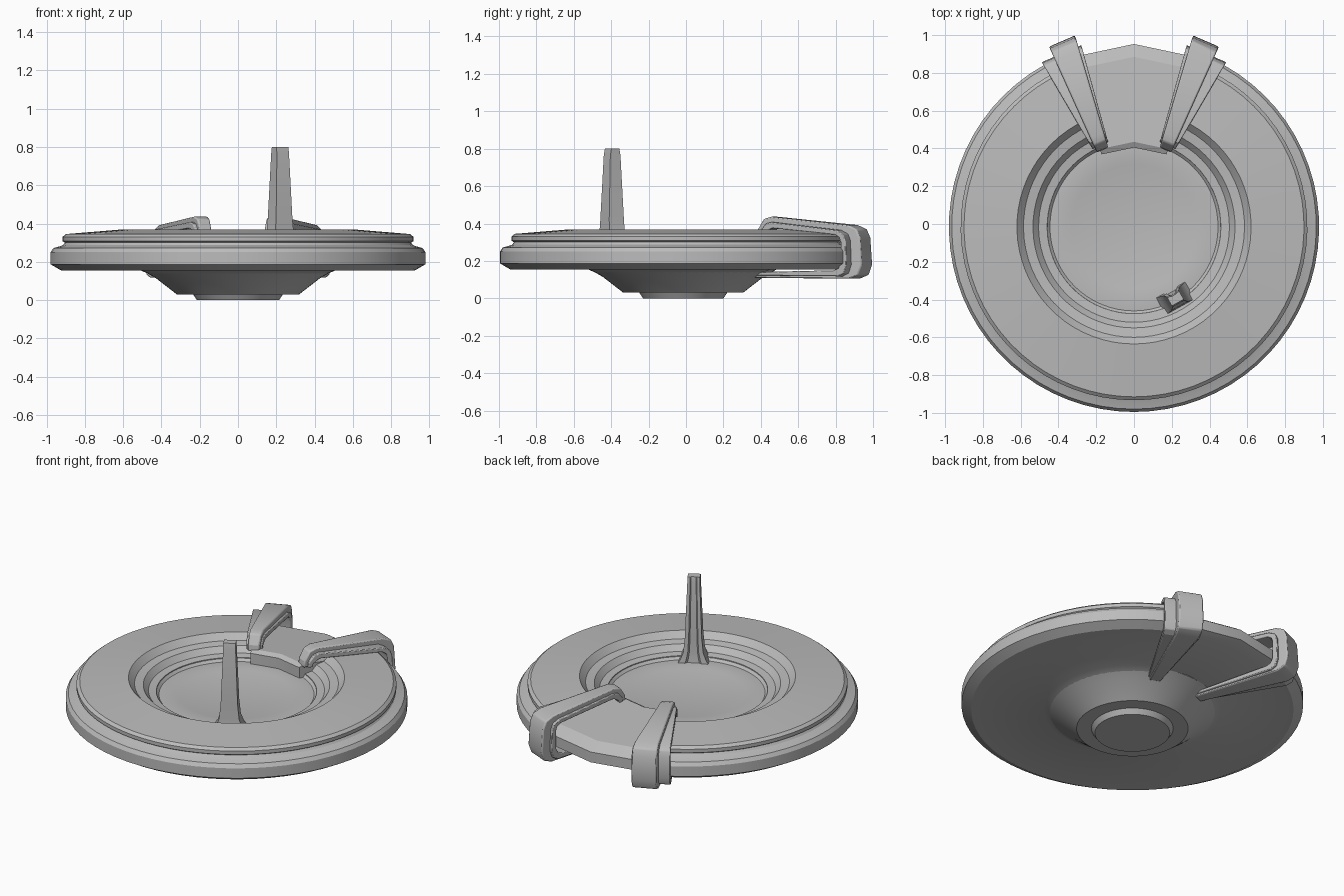
import bpy, bmesh, math
from mathutils import Vector, Matrix

cube = bpy.data.objects.get("Cube")
if cube:
    bpy.data.objects.remove(cube, do_unlink=True)

grey = bpy.data.materials.new("plain_grey")
grey.use_nodes = True
GREY = (0.5, 0.5, 0.5, 1)
grey.diffuse_color = GREY
grey.node_tree.nodes["Principled BSDF"].inputs["Base Color"].default_value = GREY

CENTRE = Vector((0, -0.015, 0))
HALF_GAP = math.radians(24)


def finish(name, bm, bevel=0):
    bmesh.ops.remove_doubles(bm, verts=bm.verts, dist=0.0002)
    bmesh.ops.recalc_face_normals(bm, faces=bm.faces)
    mesh = bpy.data.meshes.new(name)
    bm.to_mesh(mesh)
    bm.free()
    mesh.materials.append(grey)
    obj = bpy.data.objects.new(name, mesh)
    bpy.context.collection.objects.link(obj)
    bpy.ops.object.select_all(action='DESELECT')
    obj.select_set(True)
    bpy.context.view_layer.objects.active = obj
    if bevel:
        mod = obj.modifiers.new("soft_edges", 'BEVEL')
        mod.width = bevel
        mod.segments = 2
        mod.limit_method = 'ANGLE'
        mod.angle_limit = math.radians(40)
    bpy.ops.object.shade_smooth_by_angle(angle=math.radians(25))
    return obj


def loft(name, sections, closed=False, bevel=0):
    """Skin a list of equal closed sections, capping the ends if open."""
    bm = bmesh.new()
    rings = [[bm.verts.new(p) for p in s] for s in sections]
    pairs = list(zip(rings, rings[1:]))
    if closed:
        pairs.append((rings[-1], rings[0]))
    else:
        bm.faces.new(rings[0])
        bm.faces.new(rings[-1])
    for a, b in pairs:
        for i in range(len(a)):
            j = (i + 1) % len(a)
            bm.faces.new((a[i], a[j], b[j], b[i]))
    return finish(name, bm, bevel)


def sweep(name, profile, start, end, steps):
    """Turn a closed (radius, height) profile between two angles from +y."""
    sections = []
    for k in range(steps + 1):
        a = start + (end - start) * k / steps
        sections.append([CENTRE + Vector((r * math.sin(a), r * math.cos(a), z)) for r, z in profile])
    return loft(name, sections)


# Round dish, open at the back
rim_profile = [(0.45, 0.13), (0.51, 0.155), (0.925, 0.155), (0.98, 0.187),
               (0.98, 0.25), (0.965, 0.272), (0.935, 0.28), (0.915, 0.287),
               (0.905, 0.3), (0.918, 0.308), (0.918, 0.33), (0.9, 0.345),
               (0.62, 0.368), (0.585, 0.33), (0.535, 0.322), (0.505, 0.288), (0.46, 0.282)]
sweep("dish_rim", rim_profile, HALF_GAP, 2 * math.pi - HALF_GAP, 60)

# Spout plate filling the opening, sloping outward
spout_profile = [(0.42, 0.2), (0.51, 0.155), (0.9, 0.165), (0.968, 0.19), (0.968, 0.255),
                 (0.9, 0.3), (0.45, 0.345), (0.42, 0.33)]
sweep("spout_plate", spout_profile, -HALF_GAP, HALF_GAP, 2)

# Bowl with its stepped foot and shallow floor
bowl_profile = [(0, 0), (0.215, 0), (0.235, 0.03), (0.32, 0.03), (0.43, 0.115), (0.5, 0.155),
                (0.48, 0.282), (0.465, 0.282), (0.445, 0.262), (0.36, 0.267), (0.33, 0.26), (0, 0.26)]
bm = bmesh.new()
points = [bm.verts.new(CENTRE + Vector((r, 0, z))) for r, z in bowl_profile]
edges = [bm.edges.new(pair) for pair in zip(points, points[1:])]
bmesh.ops.spin(bm, geom=points + edges, cent=CENTRE, axis=(0, 0, 1),
               angle=2 * math.pi, steps=64)
finish("bowl", bm)

# Upright post with a fluted inner face and a flared foot
levels = [(0.25, 0.095, 0.055), (0.285, 0.075, 0.05), (0.33, 0.058, 0.047),
          (0.42, 0.049, 0.045), (0.765, 0.036, 0.031), (0.8, 0.036, 0.024)]
turn = Matrix.Rotation(math.radians(29), 3, 'Z')
post = []
for z, w, d in levels:
    flute = 0.012 if z < 0.7 else 0.004
    outline = [(-w, -d), (w, -d), (w, d), (w * 0.55, d), (w * 0.4, d - flute),
               (-w * 0.4, d - flute), (-w * 0.55, d), (-w, d)]
    post.append([turn @ Vector((x, y, 0)) + Vector((0.22, -0.395, z)) for x, y in outline])
loft("upright_post", post)


# Clips hooked over both sides of the spout
def clip_body(name, outer, inner, side, width_at, bevel):
    a = math.radians(23.4)
    along = Vector((side * math.sin(a), math.cos(a), 0))
    across = Vector((side * math.cos(a), -math.sin(a), 0))
    sections = []
    for (ro, zo), (ri, zi) in zip(outer, inner):
        corners = []
        for r, z, edge in ((ro, zo, 0), (ro, zo, 1), (ri, zi, 1), (ri, zi, 0)):
            corners.append(along * r + across * width_at(r)[edge] + Vector((0, 0, z)))
        sections.append(corners)
    loft(name, sections, bevel=bevel)


def ridge_width(r):
    t = (r - 0.42) / 0.62
    return -0.035 - 0.075 * t, 0.03 + 0.01 * t


def flange_width(r):
    t = (r - 0.42) / 0.56
    return -0.042 - 0.078 * t, 0.04 + 0.068 * t


hook_outer = [(0.41, 0.11), (0.97, 0.105), (1.02, 0.125), (1.04, 0.18), (1.03, 0.325),
              (1.01, 0.37), (0.96, 0.392), (0.51, 0.437), (0.465, 0.425), (0.43, 0.37), (0.425, 0.33)]
hook_inner = [(0.41, 0.14), (0.9, 0.15), (0.93, 0.16), (0.945, 0.19), (0.945, 0.3),
              (0.935, 0.325), (0.91, 0.34), (0.53, 0.375), (0.51, 0.37), (0.48, 0.35), (0.475, 0.33)]
flange_outer = [(0.42, 0.122), (0.93, 0.118), (0.965, 0.135), (0.98, 0.18), (0.975, 0.31),
                (0.96, 0.345), (0.92, 0.365), (0.52, 0.408), (0.485, 0.4), (0.455, 0.365), (0.45, 0.33)]
for side, label in ((1, "left"), (-1, "right")):
    clip_body(label + "_clip", hook_outer, hook_inner, side, ridge_width, 0.008)
    clip_body(label + "_clip_flange", flange_outer, hook_inner, side, flange_width, 0.005)
